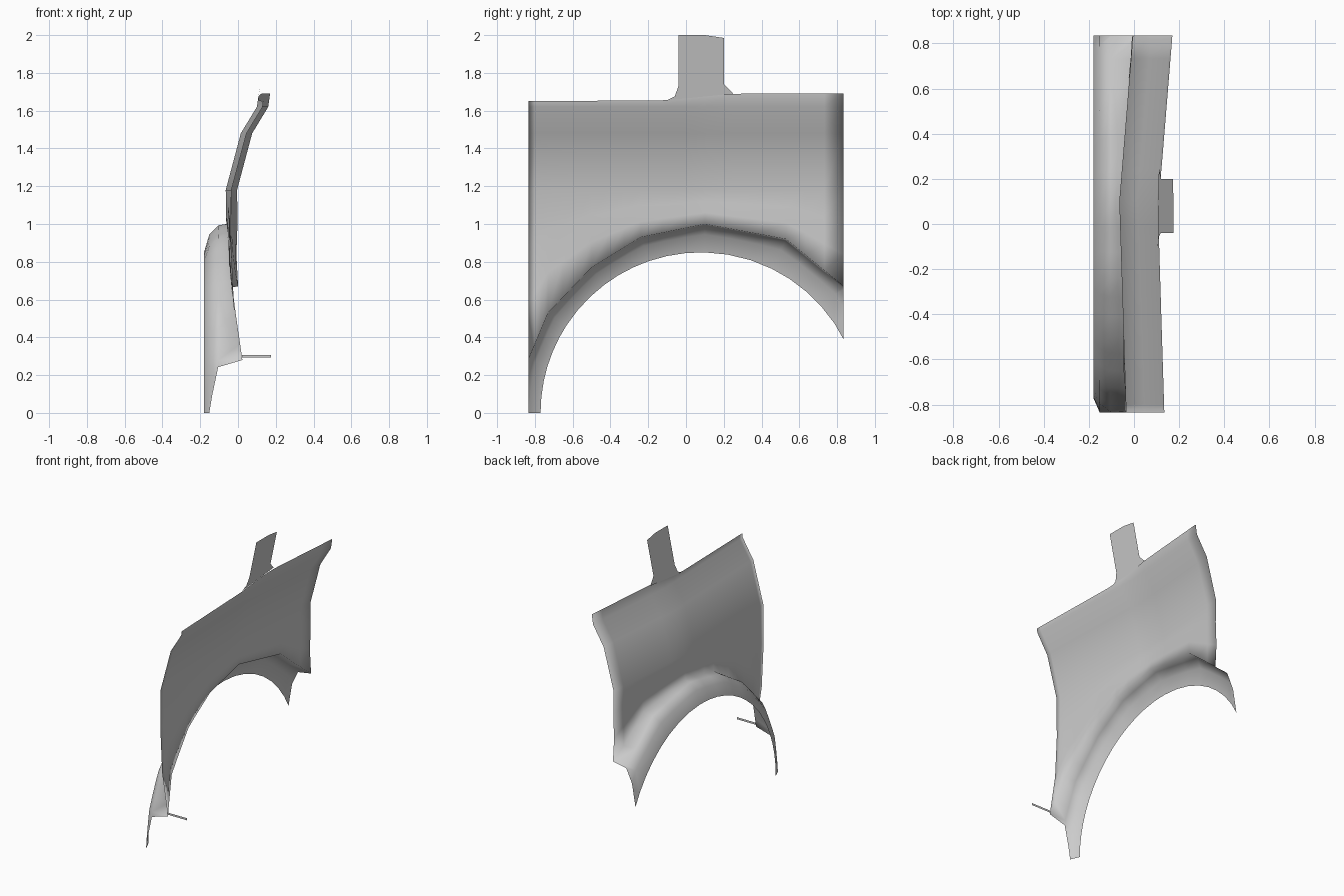
import bpy, bmesh, math
from mathutils import Vector

cube = bpy.data.objects.get("Cube")
if cube:
    bpy.data.objects.remove(cube, do_unlink=True)

metal = bpy.data.materials.new("bare_grey")
metal.use_nodes = True
GREY = (0.6, 0.6, 0.6, 1)
metal.diffuse_color = GREY
metal.node_tree.nodes["Principled BSDF"].inputs["Base Color"].default_value = GREY

HALF = 0.835           # half length of the panel
HUB_Y, LIP_R = 0.08, 0.85


def lerp(knots, t):
    """Piecewise linear lookup in (key, value) pairs."""
    if t <= knots[0][0]:
        return knots[0][1]
    for (a, va), (b, vb) in zip(knots, knots[1:]):
        if t <= b:
            return va + (vb - va) * (t - a) / (b - a)
    return knots[-1][1]


def finish(bm, name):
    mesh = bpy.data.meshes.new(name)
    bm.to_mesh(mesh)
    bm.free()
    mesh.materials.append(metal)
    ob = bpy.data.objects.new(name, mesh)
    bpy.context.collection.objects.link(ob)
    return ob


def plate(name, points):
    bm = bmesh.new()
    bm.faces.new([bm.verts.new(p) for p in points])
    return finish(bm, name)


# Panel shape: side profile, bow along its length, and upper edge
PROFILE = [(0, 0.04), (0.3, -0.01), (0.55, -0.05), (0.8, -0.07), (1, -0.062),
           (1.18, -0.065), (1.48, 0.015), (1.62, 0.1), (1.69, 0.11), (2, 0.175)]
BOW = [(-HALF, 0.03), (0.1, 0), (HALF, 0.06)]
TOP = [(-HALF, 1.65), (-0.1, 1.655), (0.25, 1.69)]
ARCH = [(-0.873, 0), (-HALF, 0.28), (-0.73, 0.53), (-0.5, 0.77), (-0.24, 0.93),
        (0.1, 1), (0.53, 0.92), (HALF, 0.67), (1.01, 0.3)]
FLARE = [(0, -0.18), (0.63, -0.152), (0.95, -0.105)]   # share of flare width, x


def panel_x(y, z):
    return lerp(PROFILE, z) + lerp(BOW, y)


def column(y, z):
    """One strip of points from the wheel lip, over the arch, to the top edge."""
    angle = math.atan2(z, y - HUB_Y)
    radius = math.hypot(z, y - HUB_Y)
    points = []
    for share, x in FLARE:
        r = LIP_R + (radius - LIP_R) * share
        points.append((x, HUB_Y + r * math.cos(angle), r * math.sin(angle)))
    heights = [z + (1.18 - z) * t for t in (0, 0.33, 0.67, 1)]
    for h in heights + [1.48, 1.62, lerp(TOP, y)]:
        points.append((panel_x(y, h), y, h))
    return points


# Fender skin with flared wheel arch
stations = []
STEPS = 3
for (ya, za), (yb, zb) in zip(ARCH, ARCH[1:]):
    stations += [(ya + (yb - ya) * k / STEPS, za + (zb - za) * k / STEPS)
                 for k in range(STEPS)]
stations.append(ARCH[-1])

bm = bmesh.new()
grid = [[bm.verts.new(p) for p in column(*s)] for s in stations]
for a, b in zip(grid, grid[1:]):
    for j in range(len(a) - 1):
        bm.faces.new((a[j], a[j + 1], b[j + 1], b[j])).smooth = True
# Trim the skin square at both ends
for side in (-1, 1):
    bmesh.ops.bisect_plane(bm, geom=bm.verts[:] + bm.edges[:] + bm.faces[:],
                           plane_co=Vector((0, side * HALF, 0)),
                           plane_no=Vector((0, side, 0)), clear_outer=True)
finish(bm, "fender_skin")

# Upright mounting tab with flared foot
TAB = [(-0.1, 1.655), (-0.06, 1.675), (-0.04, 1.73), (-0.04, 2), (0.1, 2),
       (0.2, 1.985), (0.2, 1.74), (0.25, 1.69)]
plate("top_mounting_tab", [(lerp(PROFILE, z), y, z) for y, z in TAB])

# Thin bracket at the front lower corner
plate("front_bracket", [(x, -HALF, z) for x, z in
                        ((0.02, 0.292), (0.175, 0.292), (0.175, 0.307), (0.02, 0.307))])
